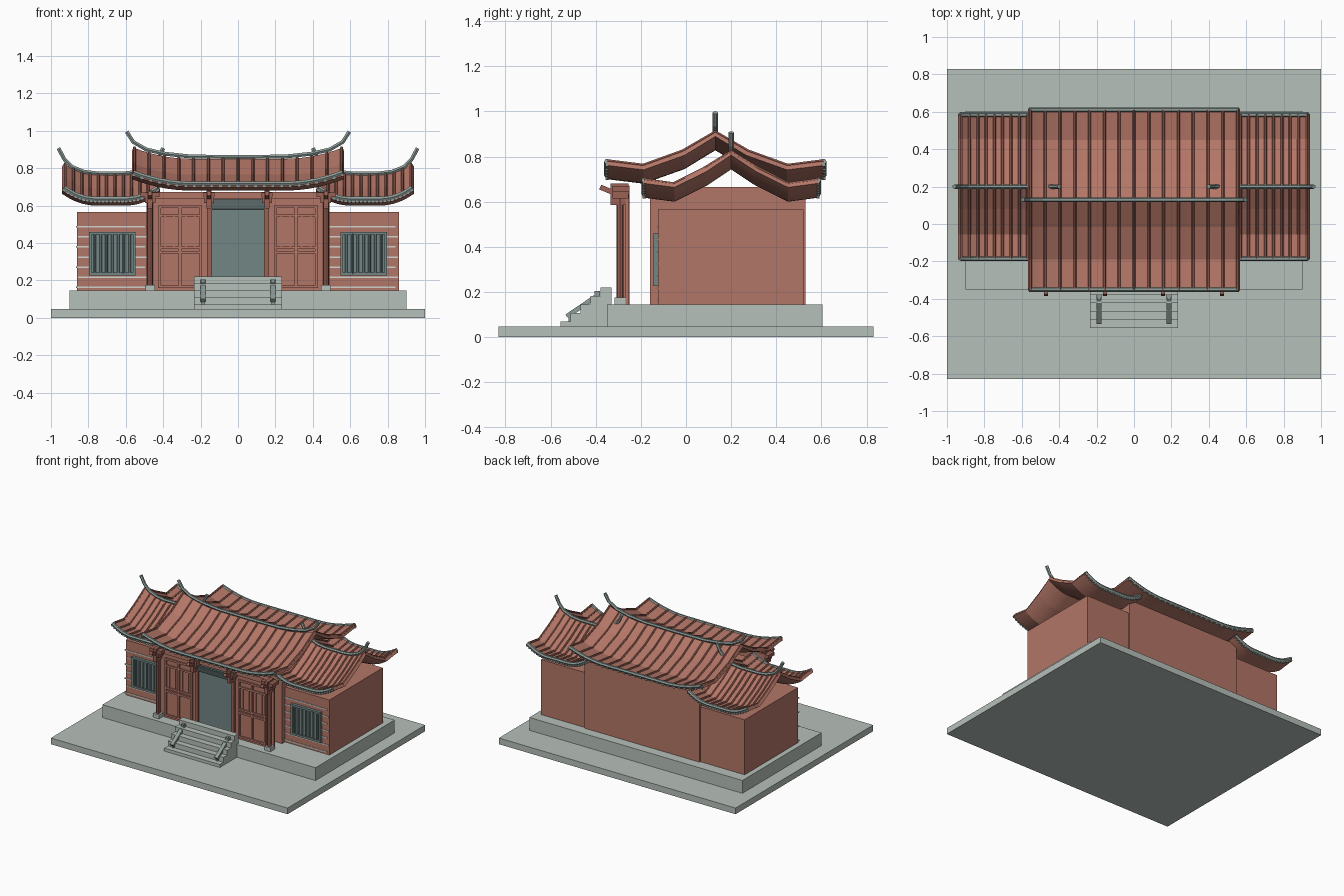
import bpy, bmesh, math
from mathutils import Vector

if "Cube" in bpy.data.objects:
    bpy.data.objects.remove(bpy.data.objects["Cube"])


def mat(name, rgb):
    m = bpy.data.materials.new(name)
    m.diffuse_color = (*rgb, 1)
    m.use_nodes = True
    m.node_tree.nodes["Principled BSDF"].inputs["Base Color"].default_value = m.diffuse_color
    return m


STONE = mat("pale stone", (0.47, 0.53, 0.49))
BRICK = mat("red brick", (0.45, 0.18, 0.135))
TILE = mat("roof tile", (0.45, 0.18, 0.135))
WOOD = mat("dark red wood", (0.33, 0.12, 0.09))
TEAL = mat("grey teal", (0.17, 0.24, 0.235))
TRIM = mat("ridge grey", (0.27, 0.34, 0.32))
MORTAR = mat("mortar", (0.65, 0.66, 0.62))


def mesh_object(name, bm, material):
    bmesh.ops.recalc_face_normals(bm, faces=bm.faces)
    me = bpy.data.meshes.new(name)
    bm.to_mesh(me)
    bm.free()
    me.materials.append(material)
    ob = bpy.data.objects.new(name, me)
    bpy.context.collection.objects.link(ob)
    return ob


def boxes(name, material, *ranges):
    """One object made of boxes, each (x0, x1, y0, y1, z0, z1)."""
    bm = bmesh.new()
    for r in ranges:
        vs = bmesh.ops.create_cube(bm, size=1)["verts"]
        for v in vs:
            v.co = Vector([r[2 * i] + (v.co[i] + 0.5) * (r[2 * i + 1] - r[2 * i]) for i in range(3)])
    return mesh_object(name, bm, material)


def prism(name, material, yz, x0, x1):
    """Side profile extruded across x."""
    bm = bmesh.new()
    face = bm.faces.new([bm.verts.new((x0, y, z)) for y, z in yz])
    ext = bmesh.ops.extrude_face_region(bm, geom=[face])["geom"]
    bmesh.ops.translate(bm, vec=(x1 - x0, 0, 0), verts=[g for g in ext if isinstance(g, bmesh.types.BMVert)])
    return mesh_object(name, bm, material)


def tubes(name, material, paths, radius, sides=1):
    cu = bpy.data.curves.new(name, "CURVE")
    cu.dimensions = "3D"
    cu.bevel_depth = radius
    cu.bevel_resolution = sides
    cu.use_fill_caps = True
    for path in paths:
        sp = cu.splines.new("POLY")
        sp.points.add(len(path) - 1)
        sp.use_smooth = False
        for p, co in zip(sp.points, path):
            p.co = (*co, 1)
    cu.materials.append(material)
    ob = bpy.data.objects.new(name, cu)
    bpy.context.collection.objects.link(ob)
    return ob


def roof(name, cx, half, flat, rise, ridge_y, slope, ridge, rib_count):
    """Saddle roof with upswept ends; slope = (distance from ridge, z) points."""
    def lift(x):
        return rise * (max(0, abs(x) - flat) / (half - flat)) ** 2

    prof = [(ridge_y - d, z) for d, z in reversed(slope)] + [(ridge_y + d, z) for d, z in slope[1:]]
    n = 24
    xs = [half * (2 * i / n - 1) for i in range(n + 1)]
    # tiled surface
    bm = bmesh.new()
    grid = [[bm.verts.new((cx + x, y, z + lift(x))) for y, z in prof] for x in xs]
    for a, b in zip(grid, grid[1:]):
        for j in range(len(prof) - 1):
            bm.faces.new((a[j], b[j], b[j + 1], a[j + 1]))
    ob = mesh_object(name + "_tiles", bm, TILE)
    for f in ob.data.polygons:
        if f.normal.z < 0:
            f.flip()
    sol = ob.modifiers.new("thickness", "SOLIDIFY")
    sol.thickness = 0.022
    sol.offset = -1
    # raised tile ribs running down both slopes
    rx = [(half - 0.006) * (2 * i / rib_count - 1) for i in range(rib_count + 1)]
    tubes(name + "_ribs", WOOD, [[(cx + x, y, z + lift(x) + 0.002) for y, z in prof] for x in rx], 0.008)
    # drip tiles and eave trims
    tubes(name + "_eave_trim", TRIM,
          [[(cx + x, y, z + lift(x) - 0.004) for x in xs] for y, z in (prof[0], prof[-1])], 0.013)
    drips = []
    for x in xs:
        for y, z in (prof[0], prof[-1]):
            zz = z + lift(x) - 0.018
            drips.append((cx + x - 0.007, cx + x + 0.007, y - 0.007, y + 0.007, zz - 0.008, zz + 0.008))
    boxes(name + "_drip_tiles", TRIM, *drips)
    # ridge with swallowtail ends
    pts = [(-x, z) for x, z in reversed(ridge)] + ridge[1:]
    tubes(name + "_ridge", TRIM, [[(cx + x, ridge_y, z) for x, z in pts]], 0.012)


# Plinths
boxes("ground_slab", STONE, (-1, 1, -0.83, 0.83, 0, 0.047))
boxes("platform", STONE, (-0.9, 0.9, -0.35, 0.605, 0.047, 0.145))

# Front steps with sloping side rails
steps = [(-0.33, 0.04)]
for i in range(5):
    y = -0.555 + 0.044 * i
    steps += [(y, 0.04 if i == 0 else 0.07 + 0.0375 * (i - 1)), (y, 0.07 + 0.0375 * i)]
steps.append((-0.33, 0.22))
prism("front_steps", STONE, steps, -0.235, 0.235)
for s in (-1, 1):
    prism("step_rail", TRIM, [(-0.535, 0.1), (-0.522, 0.085), (-0.38, 0.18), (-0.38, 0.205)],
          s * 0.187 - 0.014, s * 0.187 + 0.014)
    boxes("step_rail_post", TRIM, (s * 0.187 - 0.01, s * 0.187 + 0.01, -0.405, -0.38, 0.16, 0.205),
          (s * 0.187 - 0.008, s * 0.187 + 0.008, -0.52, -0.5, 0.06, 0.11))

# Hall and side wings
boxes("main_hall_walls", BRICK, (-0.485, 0.485, -0.16, 0.53, 0.145, 0.665))
for s in (-1, 1):
    a, b = sorted((s * 0.48, s * 0.86))
    boxes("wing_walls", BRICK, (a, b, -0.125, 0.52, 0.145, 0.565))
    # mortar courses, alternately shifted
    courses = []
    for i in range(7):
        z = 0.163 + 0.054 * i
        sh = 0.012 * (i % 2) - 0.012
        courses.append((a + sh + 0.005, b + sh - 0.005, -0.129, -0.12, z - 0.004, z + 0.004))
    boxes("mortar_courses", MORTAR, *courses)
    # barred window
    cx = s * 0.672
    boxes("window_pane", TEAL, (cx - 0.123, cx + 0.123, -0.134, -0.12, 0.23, 0.455))
    boxes("window_frame", TEAL,
          (cx - 0.125, cx + 0.125, -0.146, -0.125, 0.445, 0.46), (cx - 0.125, cx + 0.125, -0.146, -0.125, 0.227, 0.242),
          (cx - 0.125, cx - 0.11, -0.146, -0.125, 0.227, 0.46), (cx + 0.11, cx + 0.125, -0.146, -0.125, 0.227, 0.46))
    tubes("window_bars", TEAL, [[(cx + 0.031 * (k - 3), -0.14, z) for z in (0.235, 0.45)] for k in range(7)], 0.007)

# Front screen: door, plaque, lattice panels
boxes("door", TEAL, (-0.14, 0.14, -0.268, -0.252, 0.145, 0.635))
prism("door_plaque", TEAL, [(-0.29, 0.582), (-0.275, 0.578), (-0.295, 0.632), (-0.31, 0.632)], -0.145, 0.145)
for s in (-1, 1):
    def side(x0, x1, *rest):
        return (*sorted((s * x0, s * x1)), *rest)
    boxes("side_panel", BRICK, side(0.14, 0.49, -0.268, -0.252, 0.145, 0.64))
    bars = [side(x - 0.007, x + 0.007, -0.278, -0.266, 0.16, 0.6) for x in (0.2, 0.31, 0.42)]
    bars += [side(0.195, 0.425, -0.277, -0.266, z - 0.007, z + 0.007) for z in (0.167, 0.35, 0.375, 0.545, 0.595)]
    bars += [side(x - 0.004, x + 0.004, -0.273, -0.266, 0.375, 0.545) for x in (0.23, 0.28, 0.34, 0.39)]
    boxes("panel_frame", BRICK, *bars)
    boxes("door_jamb", WOOD, side(0.14, 0.165, -0.285, -0.25, 0.145, 0.635))
    # free-standing column on a stone foot
    tubes("column", WOOD, [[(s * 0.47, -0.292, 0.17), (s * 0.47, -0.292, 0.65)]], 0.016, 2)
    boxes("column_foot", STONE, side(0.445, 0.495, -0.317, -0.267, 0.145, 0.175))
    for x in (0.155, 0.47):
        # stacked bracket and projecting beam end
        w = 0.05 if x > 0.3 else 0.03
        boxes("bracket", WOOD, side(x - w, x + w, -0.325, -0.25, 0.645, 0.67),
              side(x - 0.028, x + 0.028, -0.325, -0.255, 0.615, 0.645),
              side(x - 0.014, x + 0.014, -0.335, -0.255, 0.585, 0.68))
        c = s * x
        prism("beam_end", WOOD, [(-0.385, 0.655), (-0.375, 0.675), (-0.29, 0.64), (-0.29, 0.615)], c - 0.011, c + 0.011)
boxes("lintel", BRICK, (-0.49, 0.49, -0.285, -0.25, 0.635, 0.672))

# Roofs
roof("main_roof", 0, 0.56, 0.25, 0.06, 0.13,
     [(0, 0.85), (0.145, 0.765), (0.32, 0.702), (0.48, 0.722)],
     [(0, 0.86), (0.25, 0.862), (0.39, 0.877), (0.49, 0.9), (0.56, 0.94), (0.595, 0.995)], 14)
for s in (-1, 1):
    roof("wing_roof", s * 0.68, 0.25, 0.08, 0.06, 0.2,
         [(0, 0.765), (0.12, 0.69), (0.255, 0.622), (0.385, 0.64)],
         [(0, 0.772), (0.08, 0.773), (0.145, 0.781), (0.21, 0.808), (0.25, 0.85), (0.28, 0.907)], 11)
